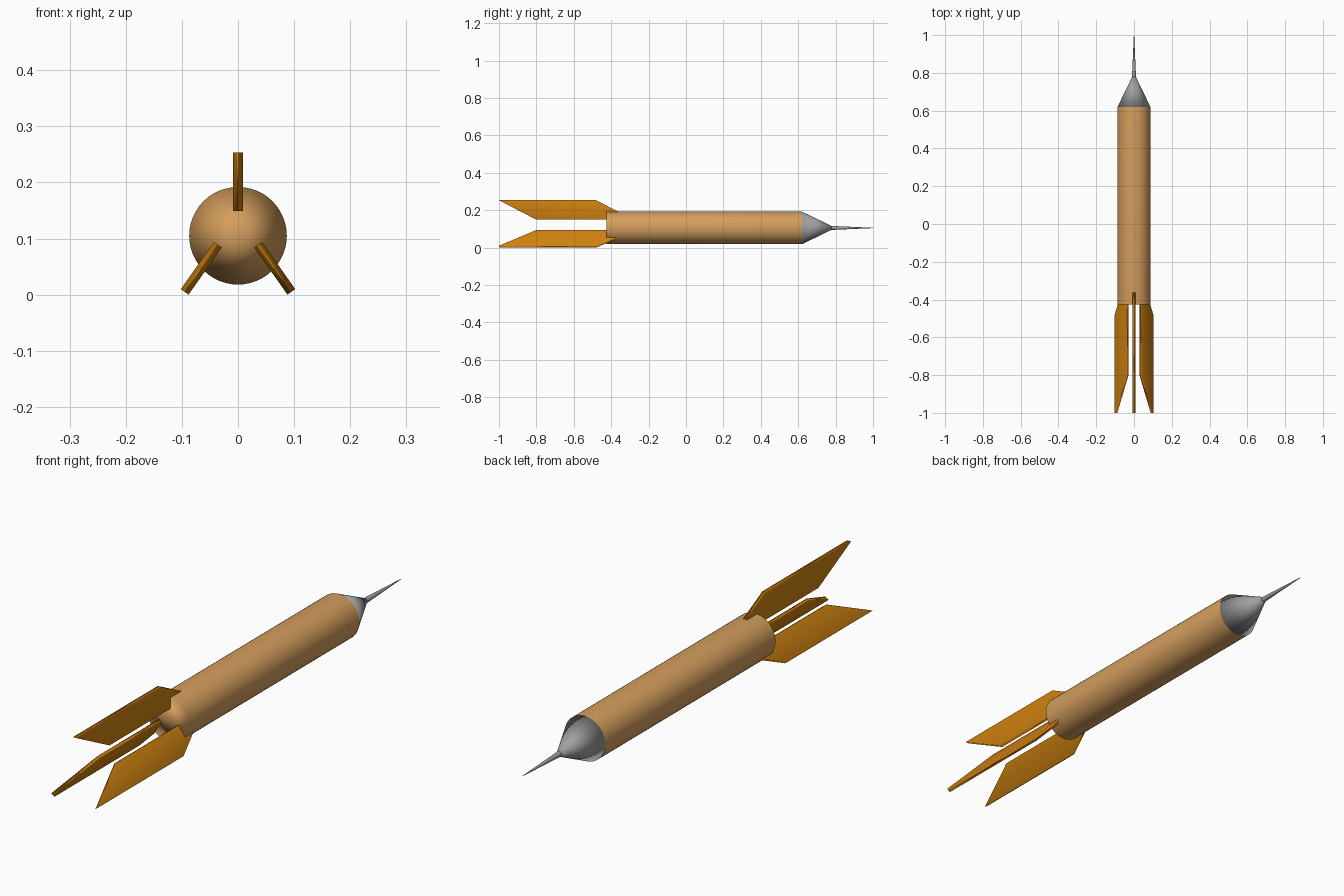
import bpy, bmesh, math
from mathutils import Vector

if "Cube" in bpy.data.objects:
    bpy.data.objects.remove(bpy.data.objects["Cube"])

AXIS_Z = 0.105


def material(name, colour):
    mat = bpy.data.materials.new(name)
    mat.diffuse_color = (*colour, 1)
    mat.use_nodes = True
    mat.node_tree.nodes["Principled BSDF"].inputs["Base Color"].default_value = mat.diffuse_color
    return mat


def finish(name, bm, mat, weighted=True):
    """Make a fully smooth object; weighted keeps the large faces evenly lit."""
    bmesh.ops.recalc_face_normals(bm, faces=bm.faces)
    for face in bm.faces:
        face.smooth = True
    mesh = bpy.data.meshes.new(name)
    bm.to_mesh(mesh)
    bm.free()
    mesh.materials.append(mat)
    obj = bpy.data.objects.new(name, mesh)
    bpy.context.collection.objects.link(obj)
    if weighted:
        obj.modifiers.new("weighted_normals", 'WEIGHTED_NORMAL').mode = 'FACE_AREA'
    return obj


def lathe(name, profile, mat, sides=48, weighted=True):
    """Revolve (radius, y) points around the long axis."""
    bm = bmesh.new()
    verts = [bm.verts.new((r, y, AXIS_Z)) for r, y in profile]
    edges = [bm.edges.new(pair) for pair in zip(verts, verts[1:])]
    bmesh.ops.spin(bm, geom=verts + edges, cent=(0, 0, AXIS_Z), axis=(0, 1, 0),
                   angle=math.tau, steps=sides)
    bmesh.ops.remove_doubles(bm, verts=bm.verts, dist=0.00005)
    return finish(name, bm, mat, weighted)


def fin(name, inner, outer, mat, thickness=0.017):
    """Swept plate between an inner and an outer (x, z) point."""
    inner = Vector((inner[0], 0, inner[1]))
    outer = Vector((outer[0], 0, outer[1]))
    side = (outer - inner).normalized().cross(Vector((0, 1, 0))) * thickness / 2
    outline = [(-1.0, 1), (-0.48, 1), (-0.28, 0), (-0.80, 0)]
    bm = bmesh.new()
    rings = []
    for s in (-1, 1):
        rings.append([bm.verts.new(inner.lerp(outer, t) + Vector((0, y, 0)) + side * s)
                      for y, t in outline])
        bm.faces.new(rings[-1])
    for i in range(4):
        j = (i + 1) % 4
        bm.faces.new((rings[0][i], rings[0][j], rings[1][j], rings[1][i]))
    return finish(name, bm, mat)


body_mat = material("tan_body", (0.66, 0.34, 0.11))
fin_mat = material("orange_fin", (0.62, 0.22, 0.005))
metal_mat = material("grey_metal", (0.35, 0.35, 0.35))

# Barrel with closed ends
lathe("body", [(0, -0.425), (0.087, -0.425), (0.087, 0.62), (0, 0.62)], body_mat)

# Nose cone and needle tip
lathe("nose_cone", [(0, 0.62), (0.087, 0.62), (0.011, 0.777), (0, 0.777)], metal_mat,
      weighted=False)
lathe("needle", [(0, 0.77), (0.011, 0.77), (0.001, 1.0), (0, 1.0)], metal_mat, 24)

# Three tail fins
fin("top_fin", (0, 0.149), (0, 0.253), fin_mat)
for label, s in (("left", -1), ("right", 1)):
    fin(label + "_fin", (s * 0.036, 0.089), (s * 0.095, 0.005), fin_mat)
